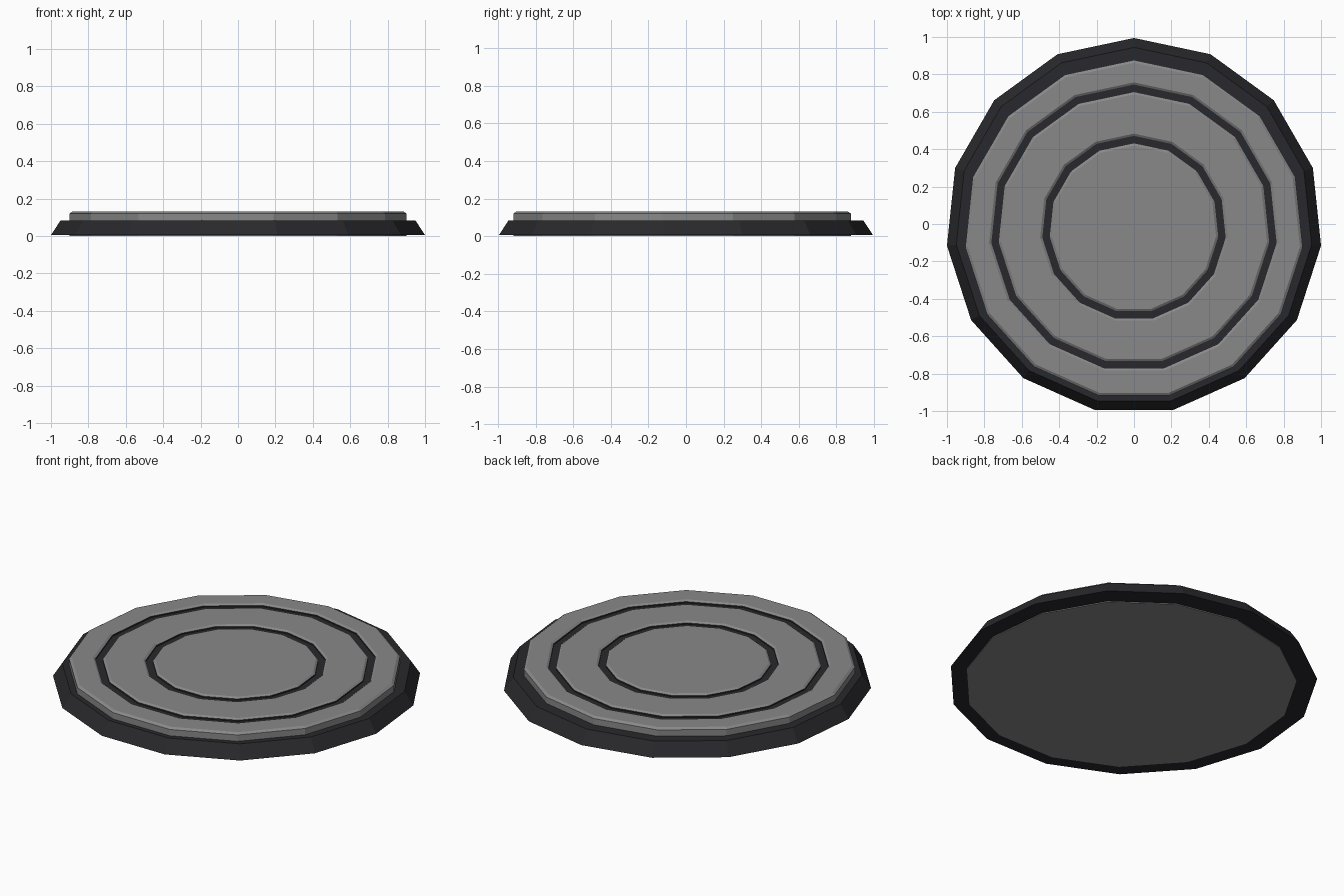
import bpy, bmesh, math

if "Cube" in bpy.data.objects:
    bpy.data.objects.remove(bpy.data.objects["Cube"])

SIDES = 15

dark = bpy.data.materials.new("dark")
dark.diffuse_color = (0.022, 0.022, 0.026, 1)
dark.use_nodes = True
dark.node_tree.nodes["Principled BSDF"].inputs["Base Color"].default_value = dark.diffuse_color
grey = bpy.data.materials.new("grey")
grey.diffuse_color = (0.25, 0.25, 0.25, 1)
grey.use_nodes = True
grey.node_tree.nodes["Principled BSDF"].inputs["Base Color"].default_value = grey.diffuse_color


def lathe(name, profile, mats, closed=False, dark_segments=()):
    """Spin (radius, z, y offset) points into a flat-faced 15-sided solid."""
    bm = bmesh.new()
    rings = []
    for r, z, oy in profile:
        ring = []
        for i in range(SIDES):
            a = math.pi / 2 + 2 * math.pi * i / SIDES
            ring.append(bm.verts.new((r * math.cos(a), r * math.sin(a) + oy, z)))
        rings.append(ring)
    n = len(rings)
    for k in range(n if closed else n - 1):
        a, b = rings[k], rings[(k + 1) % n]
        for i in range(SIDES):
            j = (i + 1) % SIDES
            f = bm.faces.new((a[i], a[j], b[j], b[i]))
            f.material_index = 1 if k in dark_segments else 0
    if not closed:
        bm.faces.new(rings[0])
        bm.faces.new(rings[-1])
    bmesh.ops.recalc_face_normals(bm, faces=bm.faces)
    me = bpy.data.meshes.new(name)
    bm.to_mesh(me)
    bm.free()
    for m in mats:
        me.materials.append(m)
    ob = bpy.data.objects.new(name, me)
    bpy.context.collection.objects.link(ob)
    return ob


# Sloped dark outer rim
oy = -0.011
lathe("outer_rim", [(1.0055, 0.005, oy), (0.955, 0.082, oy),
                    (0.87, 0.082, oy), (0.87, 0.005, oy)], [dark], closed=True)

# Grey plate with two bevelled ring grooves that have dark floors
profile = []
for r in (0.473, 0.747):
    for dr, z in ((-0.032, 0.13), (-0.02, 0.122), (-0.02, 0.114),
                  (0.02, 0.114), (0.02, 0.122), (0.032, 0.13)):
        profile.append((r + dr, z, -0.022))
profile += [(0.892, 0.13, -0.03), (0.907, 0.12, -0.03), (0.907, 0.0, -0.03)]
lathe("grooved_plate", profile, [grey, dark],
      dark_segments=(1, 2, 3, 7, 8, 9))
